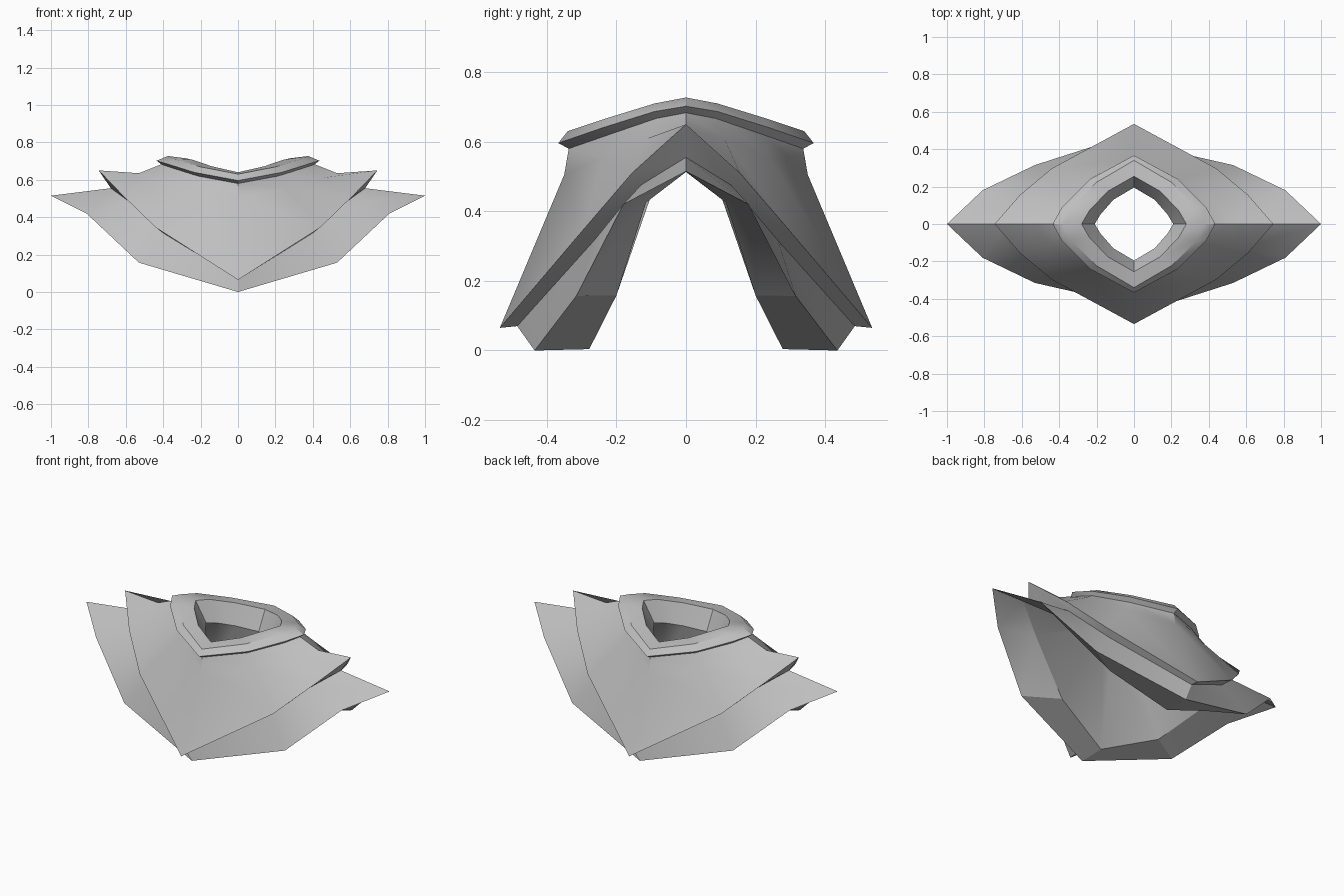
import bpy, math

if "Cube" in bpy.data.objects:
    bpy.data.objects.remove(bpy.data.objects["Cube"])

grey = bpy.data.materials.new("stone_grey")
grey.diffuse_color = (0.52, 0.52, 0.52, 1)
grey.use_nodes = True
grey.node_tree.nodes["Principled BSDF"].inputs["Base Color"].default_value = grey.diffuse_color

# Quarter loops: front centre, two corners, side point; mirrored in x and y
hole = [(0, .195, .53), (.11, .13, .56), (.18, .05, .59), (.21, 0, .60)]
rim_in = [(0, .255, .64), (.14, .175, .672), (.24, .07, .706), (.28, 0, .715)]
rim_top = [(0, .34, .63), (.205, .22, .67), (.335, .09, .71), (.375, 0, .727)]
rim_edge = [(0, .367, .596), (.235, .24, .64), (.385, .09, .687), (.435, 0, .702)]
rim_under = [(0, .337, .58), (.215, .222, .62), (.365, .085, .667), (.41, 0, .683)]
neck = [(0, .35, .505), (.26, .24, .555), (.45, .11, .61), (.53, 0, .635)]
upper_edge = [(0, .535, .065), (.44, .297, .345), (.61, .155, .51), (.745, 0, .65)]
upper_under = [(0, .485, .07), (.40, .265, .315), (.57, .13, .475), (.68, 0, .555)]
lower_edge = [(0, .435, 0), (.53, .315, .157), (.81, .18, .42), (1, 0, .515)]
lower_in = [(0, .278, .004), (.34, .2, .158), (.60, .115, .425), (.78, 0, .513)]


def full_loop(q):
    """Mirror a quarter loop into a counter-clockwise ring of 12 points."""
    a, b, c, d = q
    half = [d, c, b, a] + [(-x, y, z) for x, y, z in (b, c, d)]
    return half + [(x, -y, z) for x, y, z in half[-2:0:-1]]


def part(name, loops, angle=32):
    """Skin a series of loops, running from inside to outside."""
    rings = [full_loop(q) for q in loops]
    n = len(rings[0])
    verts = [p for r in rings for p in r]
    faces = []
    for i in range(len(rings) - 1):
        for k in range(n):
            j = (k + 1) % n
            faces.append((i * n + k, (i + 1) * n + k, (i + 1) * n + j, i * n + j))
    mesh = bpy.data.meshes.new(name)
    mesh.from_pydata(verts, [], faces)
    mesh.materials.append(grey)
    ob = bpy.data.objects.new(name, mesh)
    bpy.context.collection.objects.link(ob)
    bpy.ops.object.select_all(action='DESELECT')
    ob.select_set(True)
    bpy.context.view_layer.objects.active = ob
    bpy.ops.object.shade_smooth_by_angle(angle=math.radians(angle))
    return ob


# Raised collar around the opening
part("collar", [hole, rim_in, rim_top, rim_edge, rim_under])
# Upper shoulder layer with its turned-under edge
part("upper_mantle", [rim_under, neck, upper_edge, upper_under])
# Lower, wider layer with its flat bottom rim
part("lower_mantle", [upper_under, lower_edge, lower_in])
# Inside surface back up to the opening
part("lining", [lower_in, hole])
